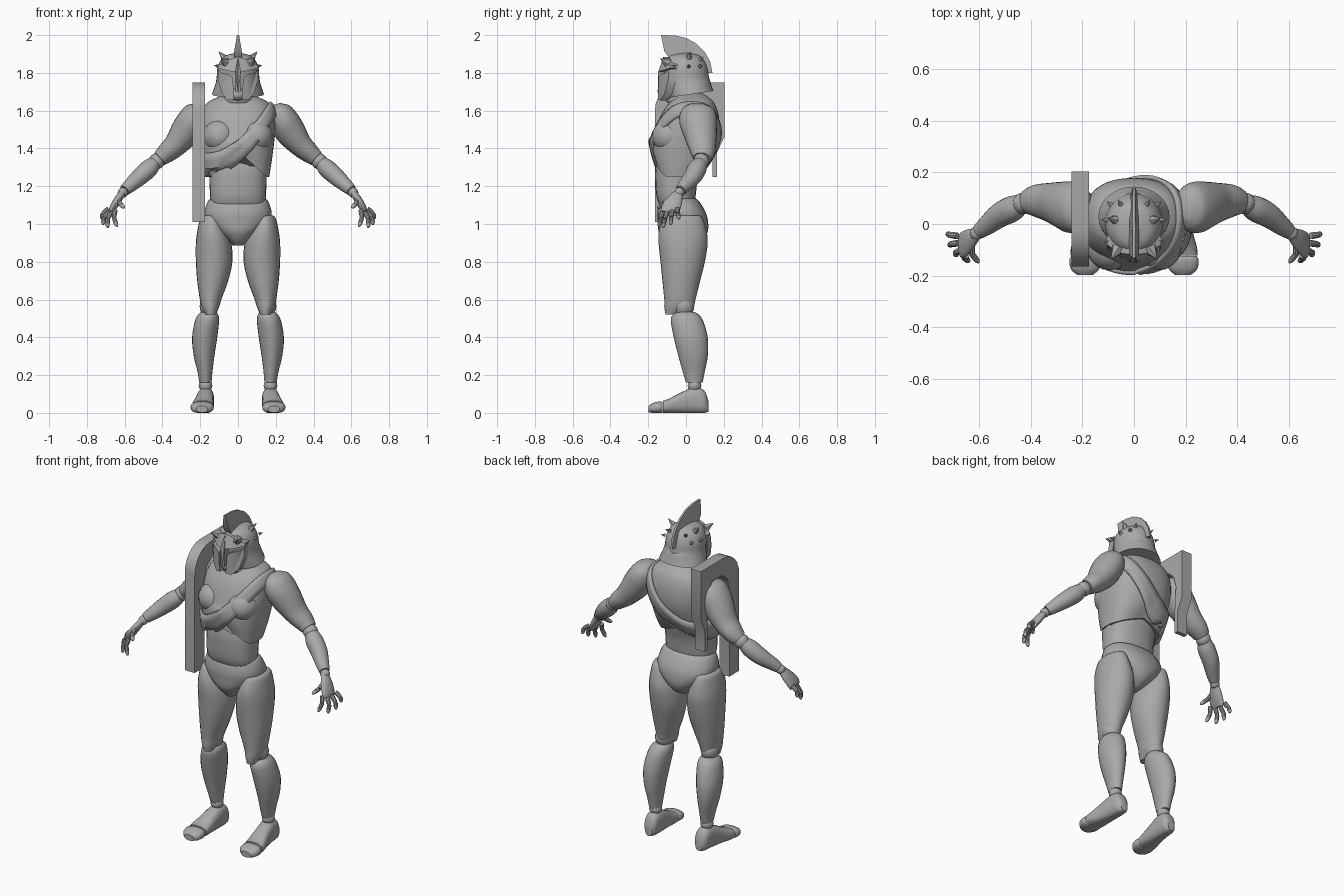
import bpy, bmesh, math
from mathutils import Vector
from mathutils.bvhtree import BVHTree

if "Cube" in bpy.data.objects:
    bpy.data.objects.remove(bpy.data.objects["Cube"])

mat = bpy.data.materials.new("plain grey")
mat.diffuse_color = (0.4, 0.4, 0.4, 1)
mat.use_nodes = True
mat.node_tree.nodes["Principled BSDF"].inputs["Base Color"].default_value = mat.diffuse_color


def finish(name, bm):
    bmesh.ops.recalc_face_normals(bm, faces=bm.faces)
    me = bpy.data.meshes.new(name)
    bm.to_mesh(me)
    bm.free()
    me.materials.append(mat)
    ob = bpy.data.objects.new(name, me)
    bpy.context.collection.objects.link(ob)
    return ob


def catmull(secs, steps=4):
    """Smoothly interpolate section tuples."""
    s = [Vector(v) for v in secs]
    out = []
    for i in range(len(s) - 1):
        p0, p1, p2, p3 = s[max(i - 1, 0)], s[i], s[i + 1], s[min(i + 2, len(s) - 1)]
        for k in range(steps):
            t = k / steps
            out.append(0.5 * (2 * p1 + (p2 - p0) * t + (2 * p0 - 5 * p1 + 4 * p2 - p3) * t * t
                              + (3 * p1 - p0 - 3 * p2 + p3) * t ** 3))
    return out + [s[-1]]


def loft(name, secs, axis=None, n=2.0, seg=24, ref=(0, 1, 0), side=1, shape=None):
    """Superellipse rings (x, y, z, ru, rv) along a path; side=-1 mirrors in x."""
    rows = catmull(secs)
    bm = bmesh.new()
    rings = []
    for i, r in enumerate(rows):
        c = Vector(r[:3])
        t = Vector(axis) if axis else Vector(rows[min(i + 1, len(rows) - 1)][:3]) - Vector(rows[max(i - 1, 0)][:3])
        t.normalize()
        v = Vector(ref)
        v = (v - v.dot(t) * t).normalized()
        u = v.cross(t)
        ring = []
        for k in range(seg):
            a = 2 * math.pi * k / seg
            ca, sa = math.cos(a), math.sin(a)
            p = (c + u * max(r[3], .002) * math.copysign(abs(ca) ** (2 / n), ca)
                 + v * max(r[4], .002) * math.copysign(abs(sa) ** (2 / n), sa))
            if shape:
                p = shape(p)
            ring.append(bm.verts.new((p.x * side, p.y, p.z)))
        rings.append(ring)
    for a, b in zip(rings, rings[1:]):
        for k in range(seg):
            bm.faces.new((a[k], a[(k + 1) % seg], b[(k + 1) % seg], b[k]))
    bm.faces.new(rings[0])
    bm.faces.new(rings[-1])
    return finish(name, bm)


def stack(name, rows, **kw):
    """Horizontal rings given as (z, x0, x1, y0, y1)."""
    return loft(name, [((a + b) / 2, (c + d) / 2, z, (b - a) / 2, (d - c) / 2)
                       for z, a, b, c, d in rows], axis=(0, 0, 1), **kw)


def ball(name, c, r):
    bm = bmesh.new()
    bmesh.ops.create_uvsphere(bm, u_segments=20, v_segments=12, radius=1)
    r = Vector(r) if isinstance(r, tuple) else Vector((r, r, r))
    for v in bm.verts:
        v.co = v.co * r + Vector(c)
    return finish(name, bm)


def prism(name, pts, x0, x1, taper=None):
    """Extrude a (y, z) outline in x."""
    bm = bmesh.new()
    sides = [[bm.verts.new((x * (taper(i) if taper else 1), y, z)) for i, (y, z) in enumerate(pts)]
             for x in (x0, x1)]
    for s in sides:
        bm.faces.new(s)
    for i in range(len(pts)):
        j = (i + 1) % len(pts)
        bm.faces.new((sides[0][i], sides[0][j], sides[1][j], sides[1][i]))
    return finish(name, bm)


# --- torso: chest with arched rib edge, abdomen, pelvis, neck
def ribs(p):
    w = min(1, max(0, (1.46 - p.z) / .2))
    p.z += (.14 if p.y < 0 else .05) * max(0, 1 - abs(p.x) / .15) * w
    return p


chest = stack("chest", [(1.25, -.165, .165, -.165, .09), (1.33, -.178, .178, -.18, .135),
                        (1.42, -.19, .19, -.182, .165), (1.5, -.197, .197, -.16, .178),
                        (1.58, -.192, .192, -.13, .172), (1.64, -.165, .165, -.09, .15),
                        (1.67, -.11, .11, -.06, .12), (1.69, -.06, .06, -.05, .09)],
              n=2.4, seg=40, shape=ribs)
stack("abdomen", [(1.09, -.14, .14, -.135, .04), (1.14, -.148, .148, -.155, .05), (1.22, -.15, .15, -.162, .06),
                  (1.3, -.15, .15, -.16, .08), (1.42, -.13, .13, -.13, .08)], n=2.4)
stack("pelvis", [(1.135, -.14, .14, -.12, .05), (1.12, -.16, .16, -.138, .07), (1.06, -.178, .178, -.152, .105),
                 (1.01, -.165, .165, -.15, .117), (.96, -.115, .115, -.145, .115), (.915, -.06, .06, -.12, .09),
                 (.885, -.025, .025, -.09, .04)], n=2.3)
stack("neck", [(1.62, -.075, .075, -.07, .08), (1.7, -.06, .06, -.07, .06), (1.76, -.06, .06, -.07, .06)])
stack("collar", [(1.64, -.075, .075, -.1, .085), (1.66, -.082, .082, -.105, .09), (1.685, -.07, .07, -.09, .08)])
for s in (1, -1):
    ball("pectoral", (s * .095, -.085, 1.465), (.09, .095, .09))

# --- sash: diagonal band wrapped on the chest
tree = BVHTree.FromPolygons([v.co for v in chest.data.vertices], [p.vertices[:] for p in chest.data.polygons])


def on_chest(a, dz):
    d, x = Vector((math.cos(a), math.sin(a), 0)), .15 * math.cos(a)
    for _ in range(10):
        z = min(1.675, 1.385 + .85 * x + 2.6 * x * x + dz)
        hit = tree.ray_cast(d + Vector((0, 0, z)), -d)[0]
        if hit is None:
            hit = d * .13 + Vector((0, 0, z))
        x = .6 * x + .4 * hit.x
    return hit + d * .008


bm = bmesh.new()
N = 48
grid = [[bm.verts.new(on_chest(2 * math.pi * k / N, dz)) for k in range(N)] for dz in (-.065, -.02, .02, .06)]
for a, b in zip(grid, grid[1:]):
    for k in range(N):
        bm.faces.new((a[k], a[(k + 1) % N], b[(k + 1) % N], b[k]))
sash = finish("sash", bm)
mod = sash.modifiers.new("thickness", 'SOLIDIFY')
mod.thickness, mod.offset = .016, 0

# --- hooked shield frame over one shoulder
arc = [(-.015 - .15 * math.sin(t * math.pi / 12), 1.6 + .15 * math.cos(t * math.pi / 12)) for t in range(7)]
prism("shoulder_frame", [(.165, 1.25), (.165, 1.38), (.203, 1.46), (.203, 1.75)] + arc
      + [(-.165, 1.01), (-.07, 1.01), (-.07, 1.55), (-.05, 1.61), (0, 1.65), (.09, 1.65), (.13, 1.61),
         (.15, 1.54), (.14, 1.4), (.14, 1.25)], -.242, -.175)

# --- helmet shell, crest, mask and spikes
def tilt(p):
    if p.z < 1.76:
        p.z += (p.y - .05) * .15
    return p


stack("helmet", [(1.69, -.138, .138, -.09, .145), (1.72, -.128, .128, -.1, .135), (1.77, -.114, .114, -.112, .122),
                 (1.82, -.11, .11, -.12, .115), (1.86, -.096, .096, -.112, .1), (1.89, -.068, .068, -.085, .075),
                 (1.905, -.02, .02, -.03, .025)], seg=32, shape=tilt)
outer = [(-.132, 2.0), (-.06, 1.998), (.0, 1.985), (.055, 1.955), (.1, 1.91), (.128, 1.86), (.14, 1.8)]
inner = [(.1, 1.8), (.08, 1.85), (.04, 1.88), (-.03, 1.89), (-.09, 1.88), (-.115, 1.915)]
prism("crest", outer + inner, -.02, .02, taper=lambda i: .3 if i < len(outer) else 1)


def plate(name, pts):
    """Curved face plate from an (x, z) outline."""
    bm = bmesh.new()
    def y(x, z): return -.15 + 5 * x * x + max(0, z - 1.8) * .35
    f = [bm.verts.new((x, y(x, z), z)) for x, z in pts]
    b = [bm.verts.new((x, y(x, z) + .04, z)) for x, z in pts]
    bm.faces.new(f)
    bm.faces.new(b)
    for i in range(len(f)):
        j = (i + 1) % len(f)
        bm.faces.new((f[i], f[j], b[j], b[i]))
    bmesh.ops.triangulate(bm, faces=[g for g in bm.faces if len(g.verts) > 4])
    finish(name, bm)


for s in (1, -1):
    plate("cheek_plate", [(s * x, z) for x, z in [(.02, 1.66), (.05, 1.655), (.085, 1.69), (.105, 1.76),
                                                  (.105, 1.82), (.09, 1.8), (.05, 1.79), (.028, 1.775)]])
    plate("brow_plate", [(s * x, z) for x, z in [(0, 1.885), (.05, 1.87), (.105, 1.84), (.105, 1.825),
                                                 (.05, 1.81), (.014, 1.805), (.012, 1.7), (0, 1.695)]])
ball("chin", (0, -.07, 1.685), (.055, .06, .038))
for s in (1, -1):
    for x, y, z, r, h in [(.068, .015, 1.875, .024, .06), (.065, -.1, 1.855, .028, .055), (.098, -.06, 1.835, .011, .025),
                          (.107, .015, 1.835, .011, .025), (.09, .075, 1.835, .011, .025), (.05, .075, 1.87, .012, .03)]:
        bm = bmesh.new()
        bmesh.ops.create_cone(bm, cap_ends=True, segments=6, radius1=r, radius2=0, depth=h)
        d = Vector((s * x, y, z - 1.8)).normalized()
        rot = d.to_track_quat('Z', 'Y').to_matrix()
        for v in bm.verts:
            v.co = rot @ (v.co + Vector((0, 0, h * .4))) + Vector((s * x, y, z))
        finish("helmet_spike", bm)

# --- limbs, mirrored
for s in (1, -1):
    # arms
    loft("upper_arm", [(.205, .06, 1.635, .02, .04), (.215, .06, 1.605, .062, .085), (.24, .064, 1.55, .08, .1),
                       (.28, .075, 1.485, .08, .09), (.33, .085, 1.42, .064, .075), (.38, .09, 1.375, .053, .063),
                       (.415, .085, 1.345, .042, .048)], side=s)
    ball("elbow", (s * .43, .08, 1.332), .042)
    loft("forearm", [(.44, .078, 1.325, .036, .038), (.47, .06, 1.295, .048, .05), (.52, .035, 1.25, .046, .048),
                     (.57, -.005, 1.205, .037, .038), (.6, -.028, 1.178, .03, .03)], side=s)
    ball("wrist", (s * .61, -.036, 1.166), .027)
    loft("palm", [(.612, -.04, 1.165, .018, .025), (.638, -.06, 1.125, .021, .042), (.662, -.08, 1.085, .018, .05),
                  (.672, -.085, 1.062, .012, .046)], side=s)
    for base, tip in [((.65, -.12, 1.075), (.64, -.145, .985)), ((.668, -.1, 1.066), (.69, -.122, .98)),
                      ((.68, -.074, 1.068), (.715, -.082, .995)), ((.686, -.046, 1.08), (.722, -.038, 1.025)),
                      ((.63, -.085, 1.13), (.602, -.15, 1.085))]:
        a, b = Vector(base), Vector(tip)
        m = a.lerp(b, .5) + Vector((.012, 0, .004))
        loft("finger_base", [(*a, .013, .013), (*a.lerp(m, .5), .013, .013), (*m, .011, .011)], seg=10, side=s)
        loft("finger_tip", [(*m, .012, .012), (*m.lerp(b, .7), .011, .011), (*b, .004, .004)], seg=10, side=s)
    # legs
    stack("thigh", [(1.045, .1, .185, -.1, .07), (1.03, .085, .2, -.12, .088), (.97, .06, .214, -.142, .107),
                    (.9, .035, .223, -.145, .115), (.8, .03, .223, -.135, .1), (.7, .052, .216, -.125, .075),
                    (.6, .088, .202, -.115, .05), (.56, .1, .192, -.115, .035), (.52, .12, .17, -.108, -.04)], side=s)
    ball("knee", (s * .153, -.012, .565), (.05, .056, .058))
    stack("shin", [(.535, .115, .195, -.05, .045), (.5, .1, .224, -.08, .085), (.4, .11, .243, -.065, .115),
                   (.3, .125, .234, -.04, .115), (.22, .135, .215, -.018, .1), (.16, .14, .205, 0, .088)], side=s)
    ball("ankle", (s * .172, .045, .145), .036)

    def sole(p):
        p.z = max(p.z, 0)
        return p
    foot = dict(axis=(0, -1, 0), ref=(0, 0, 1), n=2.6, side=s, shape=sole)
    loft("foot", [(.168, .118, .035, .022, .03), (.17, .095, .06, .04, .06), (.172, .04, .066, .045, .068),
                  (.178, -.03, .052, .05, .054), (.186, -.09, .037, .058, .038), (.188, -.122, .032, .058, .032)], **foot)
    loft("toes", [(.188, -.124, .029, .055, .028), (.19, -.14, .03, .061, .031), (.19, -.175, .026, .055, .026),
                  (.19, -.198, .02, .03, .017)], **foot)

# --- smooth shading with crisp edges
for ob in bpy.data.objects:
    ob.select_set(True)
bpy.context.view_layer.objects.active = chest
bpy.ops.object.shade_smooth_by_angle(angle=math.radians(35))
